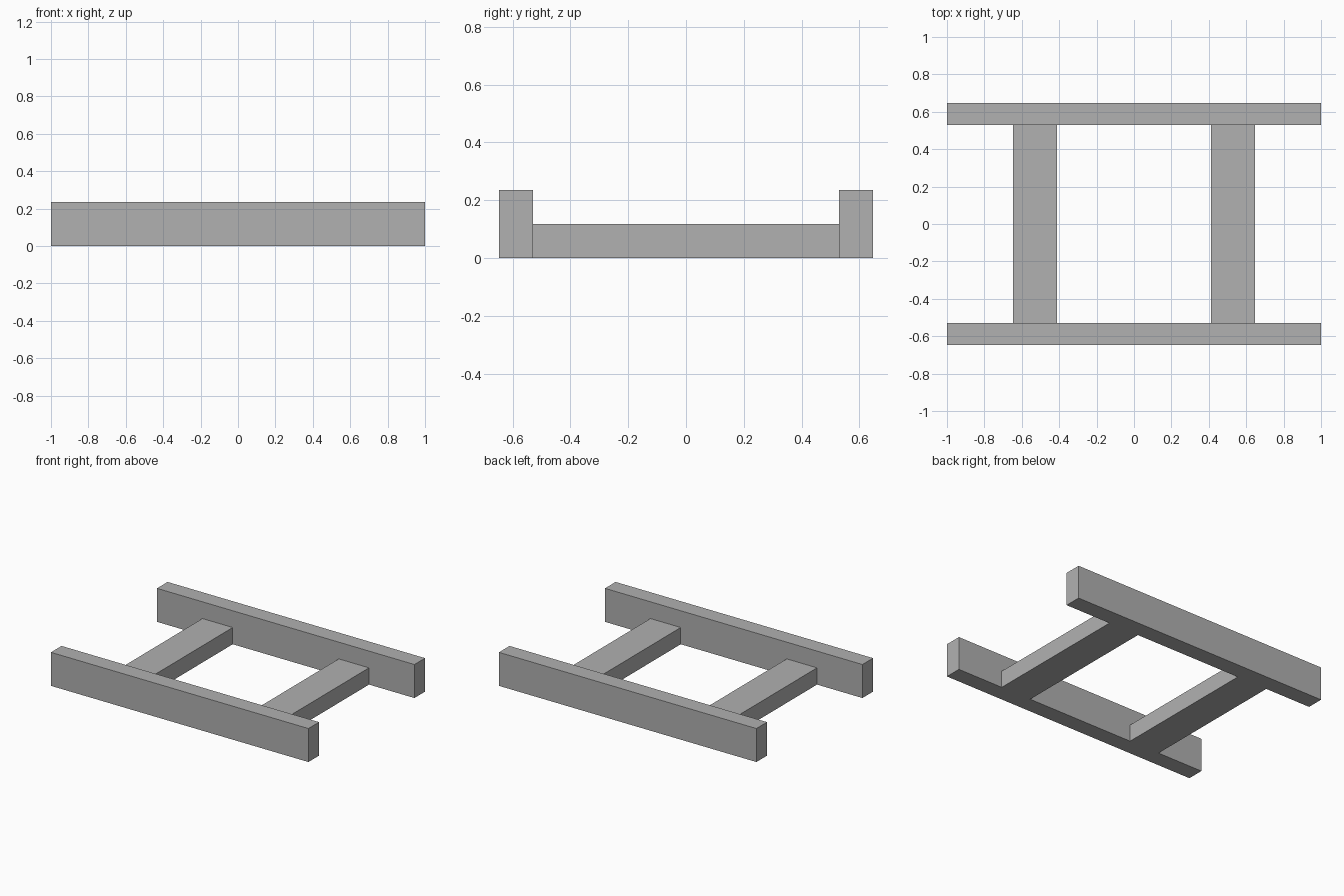
import bpy

# Remove the default cube
cube = bpy.data.objects.get("Cube")
if cube:
    bpy.data.objects.remove(cube, do_unlink=True)

# Single grey material
GREY = (0.44, 0.44, 0.44, 1.0)
grey = bpy.data.materials.new("plain_grey")
grey.use_nodes = True
grey.diffuse_color = GREY
grey.node_tree.nodes["Principled BSDF"].inputs["Base Color"].default_value = GREY


def beam(name, centre_x, centre_y, size):
    """Add a rectangular beam that rests on the floor."""
    bpy.ops.mesh.primitive_cube_add(size=1, location=(centre_x, centre_y, size[2] / 2))
    obj = bpy.context.object
    obj.name = name
    obj.scale = size
    bpy.ops.object.transform_apply(location=False, rotation=False, scale=True)
    obj.data.materials.append(grey)
    return obj


LENGTH = 2.0
UNIT = LENGTH / 17          # rail thickness, also the height of a crossbar
RAIL_Y = 5 * UNIT           # rail centre line
CROSS_X = 4.5 * UNIT        # crossbar centre line

# Tall long rails at the front and back
for side, name in ((-1, "front_rail"), (1, "back_rail")):
    beam(name, 0, side * RAIL_Y, (LENGTH, UNIT, 2 * UNIT))

# Low wide crossbars joining the rails
for side, name in ((-1, "right_crossbar"), (1, "left_crossbar")):
    beam(name, side * CROSS_X, 0, (2 * UNIT, 2 * RAIL_Y - UNIT, UNIT))
